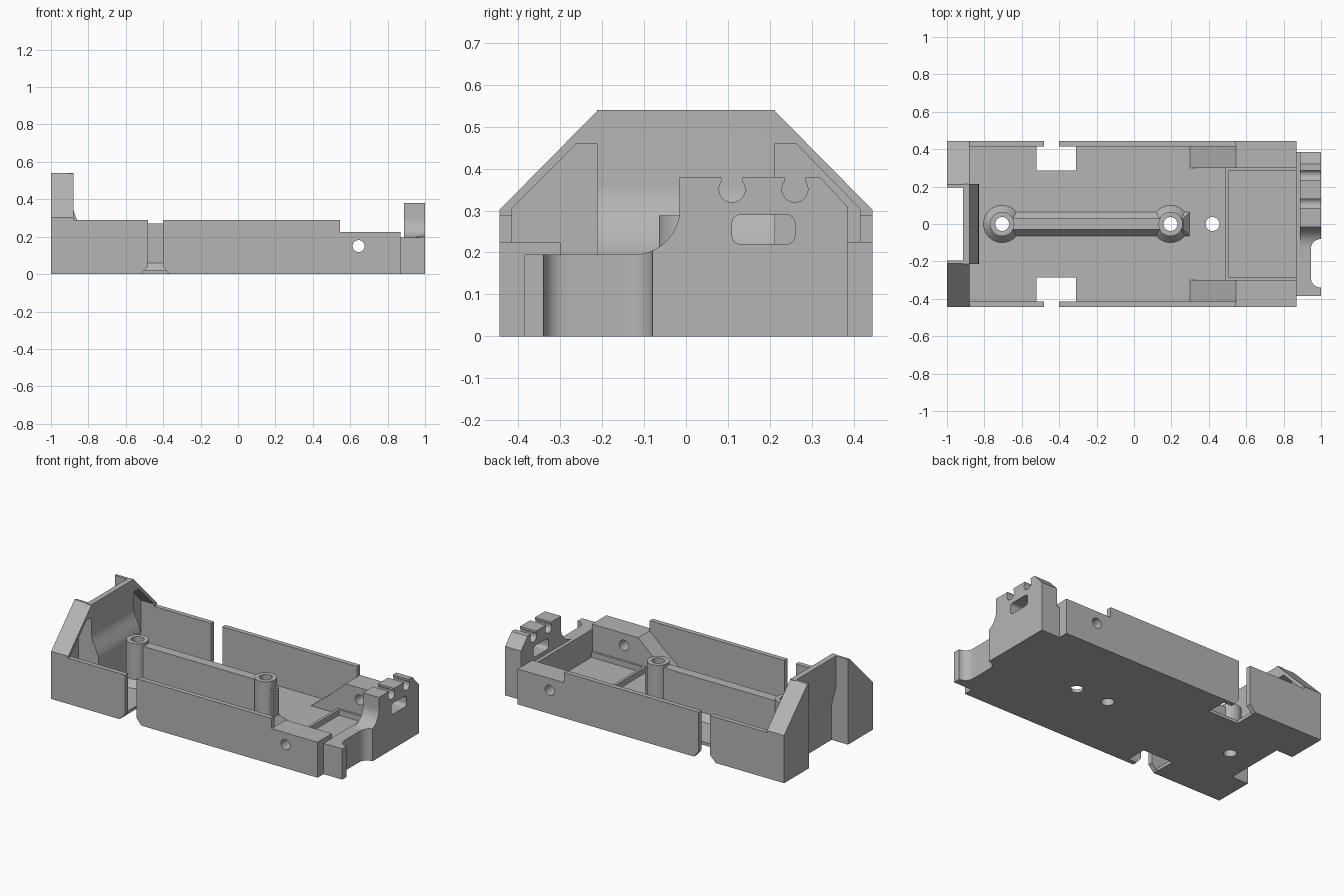
import bpy
import bmesh
from math import sin, cos, pi, radians
from mathutils import Matrix

if "Cube" in bpy.data.objects:
    bpy.data.objects.remove(bpy.data.objects["Cube"], do_unlink=True)

grey = bpy.data.materials.new("plain grey")
grey.use_nodes = True
grey.diffuse_color = (0.46, 0.46, 0.46, 1)
grey.node_tree.nodes["Principled BSDF"].inputs["Base Color"].default_value = grey.diffuse_color


def finish(name, bm):
    bmesh.ops.recalc_face_normals(bm, faces=bm.faces)
    mesh = bpy.data.meshes.new(name)
    bm.to_mesh(mesh)
    bm.free()
    mesh.materials.append(grey)
    ob = bpy.data.objects.new(name, mesh)
    bpy.context.collection.objects.link(ob)
    return ob


def prism(name, axis, pts, a, b):
    """Extrude a 2D outline along x (pts are y,z), y (x,z) or z (x,y)."""
    place = {"x": lambda u, v, w: (w, u, v),
             "y": lambda u, v, w: (u, w, v),
             "z": lambda u, v, w: (u, v, w)}[axis]
    bm = bmesh.new()
    low = [bm.verts.new(place(u, v, a)) for u, v in pts]
    high = [bm.verts.new(place(u, v, b)) for u, v in pts]
    bm.faces.new(low)
    bm.faces.new(high)
    for i in range(len(pts)):
        j = (i + 1) % len(pts)
        bm.faces.new((low[i], low[j], high[j], high[i]))
    return finish(name, bm)


def box(name, x0, x1, y0, y1, z0, z1):
    return prism(name, "z", [(x0, y0), (x1, y0), (x1, y1), (x0, y1)], z0, z1)


def cylinder(name, axis, centre, length, r1, r2=None):
    turn = {"x": Matrix.Rotation(pi / 2, 4, "Y"),
            "y": Matrix.Rotation(pi / 2, 4, "X"),
            "z": Matrix.Identity(4)}[axis]
    bm = bmesh.new()
    bmesh.ops.create_cone(bm, cap_ends=True, segments=40, radius1=r1,
                          radius2=r1 if r2 is None else r2, depth=length,
                          matrix=Matrix.Translation(centre) @ turn)
    return finish(name, bm)


def boolean(ob, others, operation="DIFFERENCE"):
    for other in others:
        other.hide_render = True
        mod = ob.modifiers.new("cut", "BOOLEAN")
        mod.operation = operation
        mod.solver = "EXACT"
        mod.object = other
        bpy.context.view_layer.objects.active = ob
        bpy.ops.object.modifier_apply(modifier=mod.name)
        bpy.data.objects.remove(other, do_unlink=True)


def arc(cx, cy, r, start, end, n=16):
    angles = [radians(start + (end - start) * i / n) for i in range(n + 1)]
    return [(cx + r * cos(t), cy + r * sin(t)) for t in angles]


FLOOR, WALL, SIDE, INNER = 0.02, 0.29, 0.445, 0.415
POSTS = (-0.705, 0.195)


def wall_slot(s):
    # Narrow slot that flares out at its foot
    outline = [(-0.53, -0.01), (-0.36, -0.01), (-0.4, 0.04),
               (-0.4, 0.4), (-0.48, 0.4), (-0.48, 0.04)]
    return prism("slot_cutter", "y", outline, s * 0.41, s * 0.46)


# Floor with end notch, side windows and screw holes
base = box("floor", -1, 0.87, -SIDE, SIDE, 0, FLOOR)
cuts = [box("notch_cutter", -1.1, -0.885, -0.195, 0.195, -0.1, 0.1)]
cuts += [cylinder("hole_cutter", "z", (x, 0, 0), 0.2, 0.037) for x in POSTS + (0.42,)]
for s in (1, -1):
    cuts += [box("window_cutter", -0.52, -0.31, s * 0.285, s * INNER, -0.1, 0.1), wall_slot(s)]
boolean(base, cuts)

for s, side in ((1, "back"), (-1, "front")):
    # Thin side wall
    wall = box(side + "_wall", -0.9, 0.545, s * INNER, s * SIDE, 0, WALL)
    boolean(wall, [wall_slot(s)])

    # Hollow corner tower with a sloping roof
    tower = prism(side + "_tower", "x", [(s * y, z) for y, z in (
        (0.195, 0), (SIDE, 0), (SIDE, 0.302), (0.21, 0.54), (0.195, 0.54))], -1, -0.88)
    pocket = prism("pocket_cutter", "x", [(s * y, z) for y, z in (
        (0.213, FLOOR), (INNER, FLOOR), (INNER, 0.305), (0.262, 0.46), (0.213, 0.46))],
        -0.97, -0.8)
    boolean(tower, [pocket])

    # Solid block with a cross bore, and the ramp leading up to it
    block = box(side + "_block", 0.545, 0.87, s * 0.3, s * SIDE, 0, 0.225)
    boolean(block, [cylinder("bore_cutter", "y", (0.645, s * 0.4, 0.15), 0.4, 0.032)])
    prism(side + "_ramp", "y", [(0.3, FLOOR), (0.545, FLOOR), (0.545, 0.225), (0.44, 0.13)],
          s * 0.3, s * 0.42)

# Rear centre wall, bulging inwards towards its foot
steps = [i / 10 for i in range(11)]
inner = [(-0.855 + 0.025 * cos(pi * t), 0.2 + 0.16 * t) for t in steps]
outer = [(-0.9 + 0.015 * cos(pi * t), 0.2 + 0.16 * t) for t in reversed(steps)]
prism("rear_wall", "y", [(-0.885, 0), (-0.83, 0)] + inner
      + [(-0.88, 0.54), (-0.915, 0.54)] + outer, -0.213, 0.213)

# Central rib with a flared foot
rib = prism("central_rib", "x", [(-0.065, FLOOR), (0.065, FLOOR), (0.03, 0.06), (0.03, 0.27),
                                 (-0.03, 0.27), (-0.03, 0.06)], POSTS[0], 0.3)
boolean(rib, [prism("rib_end_cutter", "y", [(0.31, 0.0), (0.298, FLOOR), (0.265, 0.06),
                                            (0.265, 0.23), (0.225, 0.28), (0.31, 0.28)],
                    -0.1, 0.1)])
boolean(rib, [cylinder("hole_cutter", "z", (x, 0, 0.15), 0.5, 0.05) for x in POSTS])

# Screw posts with conical feet
for x, label in zip(POSTS, ("rear", "middle")):
    post = cylinder(label + "_post", "z", (x, 0, 0.152), 0.272, 0.065)
    boolean(post, [cylinder("foot", "z", (x, 0, 0.042), 0.05, 0.102, 0.06)], "UNION")
    boolean(post, [cylinder("hole_cutter", "z", (x, 0, 0.15), 0.5, 0.037)])

# Shallow frame on the floor
frame = box("floor_frame", 0.49, 0.885, -0.302, 0.302, 0.01, 0.055)
boolean(frame, [box("frame_cutter", 0.507, 0.87, -0.287, 0.287, 0, 0.1)])

# End plate: low shelf sweeping up to a tall cable holder
box("end_sill", 0.865, 0.895, -0.385, 0.385, 0, 0.195)
plate = prism("end_plate", "x", [(-0.385, 0), (0.385, 0), (0.385, 0.31), (0.32, 0.38),
                                 (-0.015, 0.38)]
              + arc(-0.125, 0.305, 0.11, 0, -90) + [(-0.385, 0.195)], 0.888, 1)
cuts = []
for y in (0.11, 0.26):
    cuts += [cylinder("notch_cutter", "x", (0.95, y, 0.351), 0.4, 0.031),
             box("mouth_cutter", 0.8, 1.1, y - 0.025, y + 0.025, 0.355, 0.5)]
# Rounded slot
r = 0.02
slot = (arc(0.24, 0.27, r, 0, 90, 6) + arc(0.13, 0.27, r, 90, 180, 6)
        + arc(0.13, 0.24, r, 180, 270, 6) + arc(0.24, 0.24, r, 270, 360, 6))
cuts.append(prism("slot_cutter", "x", slot, 0.8, 1.1))
# Scooped finger grip on the low shelf
scoop = (arc(1.0, -0.135, 0.055, 90, 180, 10) + arc(1.0, -0.285, 0.055, 180, 270, 10)
         + [(1.1, -0.34), (1.1, -0.08)])
cuts.append(prism("scoop_cutter", "z", scoop, -0.1, 0.25))
boolean(plate, cuts)

# Smooth the curved faces, keep the edges sharp
bpy.ops.object.select_all(action="DESELECT")
for ob in bpy.context.scene.objects:
    if ob.type == "MESH" and ob.data.materials and ob.data.materials[0] == grey:
        ob.select_set(True)
        bpy.context.view_layer.objects.active = ob
bpy.ops.object.shade_smooth_by_angle(angle=radians(30))
